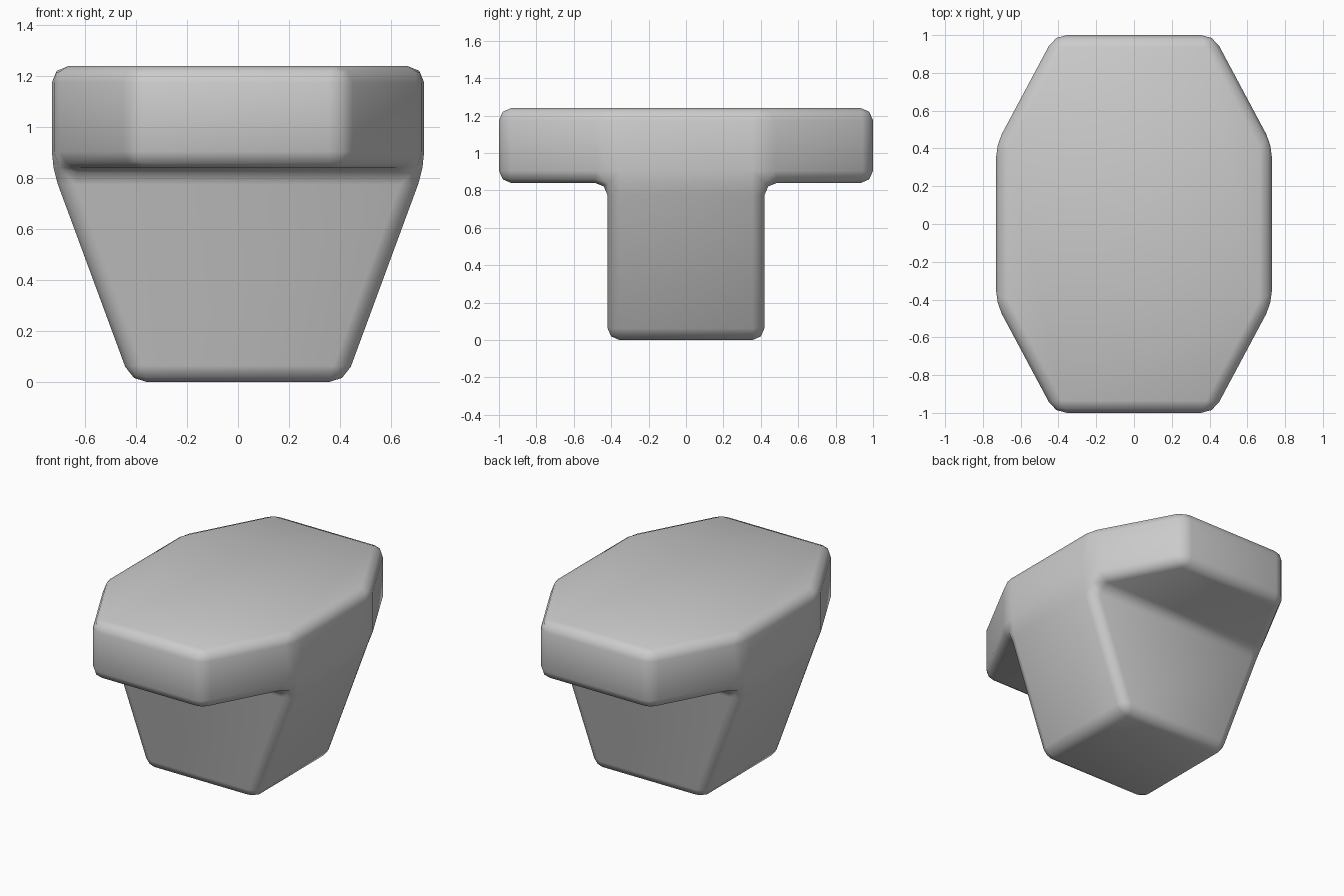
import bpy, bmesh, math

if "Cube" in bpy.data.objects:
    bpy.data.objects.remove(bpy.data.objects["Cube"])

HALF_Y, TOP_Y = 0.42, 1.0
BASE_X, WIDE_X = 0.42, 0.73
UNDER_Z, TOP_Z = 0.84, 1.24

bm = bmesh.new()


def extrude_up(face, half_x, z):
    """Extrude a face upward and set the new face's half width and height."""
    new = bmesh.ops.extrude_discrete_faces(bm, faces=[face])["faces"][0]
    for v in new.verts:
        v.co.x = math.copysign(half_x, v.co.x)
        v.co.z = z
    return new


# Flared stem: base quad extruded up to the slab, then through it
corners = [(-1, -1), (1, -1), (1, 1), (-1, 1)]
base = bm.faces.new([bm.verts.new((BASE_X * x, HALF_Y * y, 0)) for x, y in corners])
base.normal_update()
lid = bmesh.ops.extrude_face_region(bm, geom=[base])
lid_face = next(g for g in lid["geom"] if isinstance(g, bmesh.types.BMFace))
for v in lid_face.verts:
    v.co.x = math.copysign(WIDE_X, v.co.x)
    v.co.z = UNDER_Z
extrude_up(lid_face, WIDE_X, TOP_Z)
bmesh.ops.recalc_face_normals(bm, faces=bm.faces)

# Overhanging ends of the slab, tapering to the front and back
for side in (-1, 1):
    face = next(f for f in bm.faces
                if all(v.co.z > UNDER_Z - 0.01 and v.co.y * side > 0 for v in f.verts))
    end = bmesh.ops.extrude_discrete_faces(bm, faces=[face])["faces"][0]
    for v in end.verts:
        v.co.x = math.copysign(HALF_Y, v.co.x)
        v.co.y = side * TOP_Y

# Clean up: closed shell, flat top in one face
loose = [f for f in bm.faces if len(f.verts) == 4
         and all(abs(v.co.z) < 1e-5 for v in f.verts)]
if not loose:
    bm.faces.new([v for v in sorted((v for v in bm.verts if abs(v.co.z) < 1e-5),
                                    key=lambda v: math.atan2(v.co.y, v.co.x))])
bmesh.ops.remove_doubles(bm, verts=bm.verts, dist=1e-4)
bmesh.ops.dissolve_limit(bm, angle_limit=math.radians(2), verts=bm.verts, edges=bm.edges)
bmesh.ops.recalc_face_normals(bm, faces=bm.faces)

mesh = bpy.data.meshes.new("t_shaped_block")
bm.to_mesh(mesh)
bm.free()
block = bpy.data.objects.new("t_shaped_block", mesh)
bpy.context.collection.objects.link(block)

# Softened edges
bevel = block.modifiers.new("soft_edges", "BEVEL")
bevel.width = 0.065
bevel.segments = 2
bevel.limit_method = "ANGLE"
bevel.angle_limit = math.radians(10)

bpy.context.view_layer.objects.active = block
block.select_set(True)
bpy.ops.object.shade_smooth()
